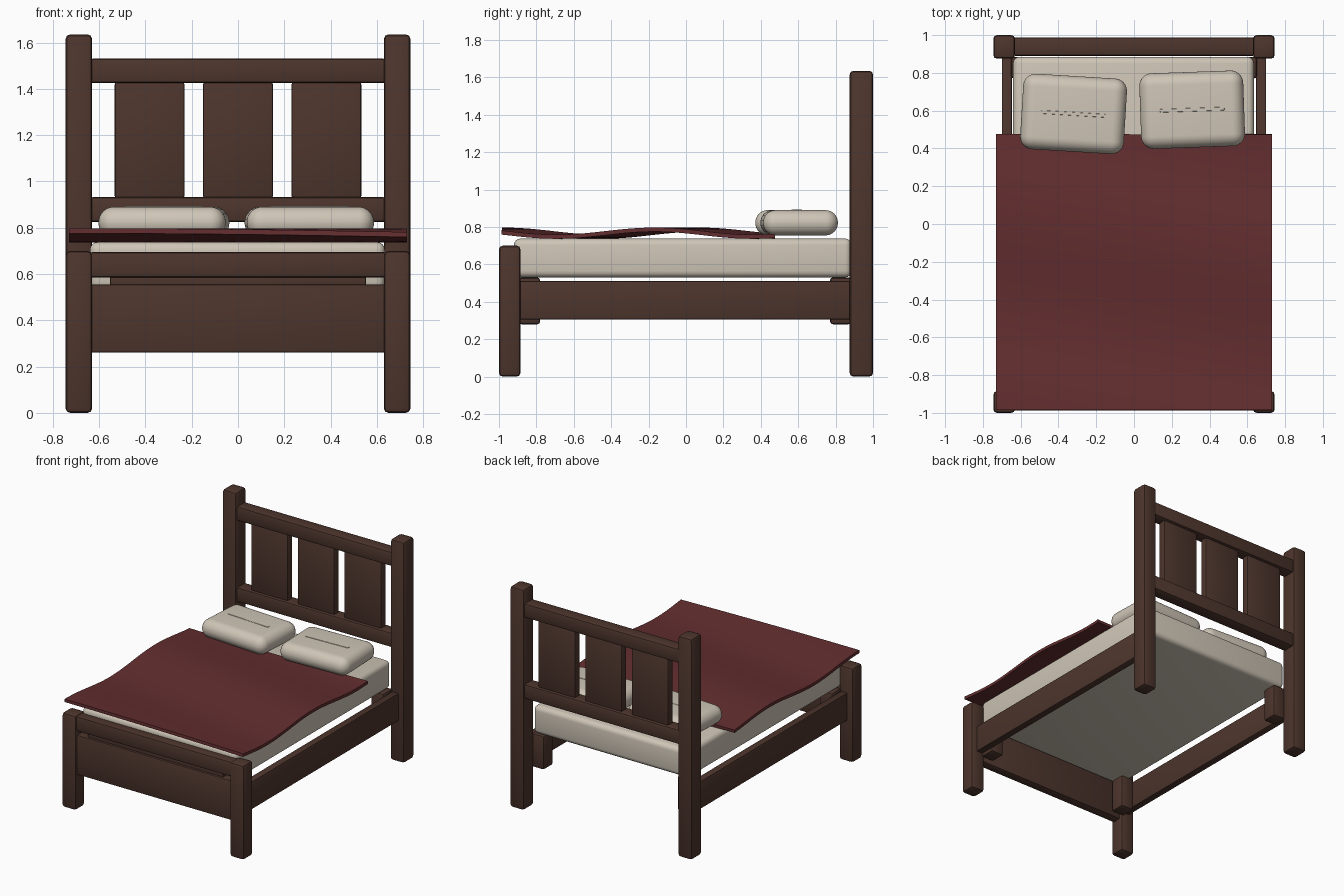
import bpy
import math

cube = bpy.data.objects.get("Cube")
if cube:
    bpy.data.objects.remove(cube, do_unlink=True)


def material(name, rgb):
    mat = bpy.data.materials.new(name)
    mat.use_nodes = True
    mat.diffuse_color = (*rgb, 1)
    mat.node_tree.nodes["Principled BSDF"].inputs["Base Color"].default_value = (*rgb, 1)
    return mat


wood = material("dark wood", (0.075, 0.036, 0.026))
linen = material("cream linen", (0.62, 0.56, 0.47))
red = material("dark red cloth", (0.125, 0.027, 0.029))


def box(name, x, y, z, mat, bevel=0.012, segments=2, turn=0):
    """Rounded box from (low, high) pairs on each axis."""
    spans = (x, y, z)
    centre = [(a + b) / 2 for a, b in spans]
    bpy.ops.mesh.primitive_cube_add(size=1, location=centre)
    obj = bpy.context.object
    obj.name = name
    obj.scale = [b - a for a, b in spans]
    bpy.ops.object.transform_apply(location=False, rotation=False, scale=True)
    obj.rotation_euler.z = math.radians(turn)
    mod = obj.modifiers.new("rounding", "BEVEL")
    mod.width = bevel
    mod.segments = segments
    bpy.ops.object.modifier_apply(modifier=mod.name)
    obj.data.materials.append(mat)
    bpy.ops.object.shade_smooth_by_angle(angle=math.radians(40))
    return obj


# Posts, side rails and inner corner blocks, on both sides
for side, s in (("left", 1), ("right", -1)):
    def across(a, b):
        return tuple(sorted((s * a, s * b)))

    box(side + "_head_post", across(0.63, 0.745), (0.875, 1.0), (0, 1.635), wood, 0.02)
    box(side + "_foot_post", across(0.63, 0.745), (-1.0, -0.885), (0, 0.7), wood, 0.02)
    box(side + "_side_rail", across(0.645, 0.7), (-0.9, 0.89), (0.305, 0.51), wood, 0.008)
    for end, y in (("head", (0.77, 0.885)), ("foot", (-0.895, -0.78))):
        box(f"{side}_{end}_corner_block", across(0.545, 0.65), y, (0.28, 0.53), wood, 0.015)

# Headboard
rail_x = (-0.64, 0.64)
box("headboard_top_rail", rail_x, (0.89, 0.988), (1.425, 1.53), wood)
box("headboard_lower_rail", rail_x, (0.89, 0.988), (0.825, 0.932), wood)
for name, cx in (("right", -0.382), ("centre", 0), ("left", 0.382)):
    box(name + "_headboard_panel", (cx - 0.151, cx + 0.151), (0.91, 0.968),
        (0.928, 1.428), wood, 0.01)

# Footboard
box("footboard_top_rail", rail_x, (-0.988, -0.9), (0.585, 0.695), wood)
box("footboard_panel", rail_x, (-0.98, -0.91), (0.26, 0.555), wood, 0.01)
box("footboard_inner_strip", (-0.553, 0.553), (-0.965, -0.925), (0.545, 0.595), wood, 0.004)

# Mattress
box("mattress", (-0.64, 0.635), (-0.92, 0.885), (0.53, 0.738), linen, 0.035, 4)

# Pillows, each with a thin seam on top
for name, cx, cy, turn in (("right", -0.32, 0.583, -3.5), ("left", 0.308, 0.605, 2)):
    box(name + "_pillow", (cx - 0.275, cx + 0.275), (cy - 0.2, cy + 0.2),
        (0.755, 0.89), linen, 0.066, 8, turn)
    box(name + "_pillow_seam", (cx - 0.17, cx + 0.17), (cy - 0.009, cy + 0.009),
        (0.886, 0.893), linen, 0.001, 1, turn)

# Blanket: a gently rippled sheet with thickness
bpy.ops.mesh.primitive_grid_add(x_subdivisions=32, y_subdivisions=48, size=1,
                                location=(0, -0.255, 0.767))
blanket = bpy.context.object
blanket.name = "blanket"
blanket.scale = (1.46, 1.46, 1)
bpy.ops.object.transform_apply(location=True, rotation=False, scale=True)
for v in blanket.data.vertices:
    v.co.z += 0.019 * math.cos(6 * (v.co.y + 0.17) - (0.73 - v.co.x))
thick = blanket.modifiers.new("thickness", "SOLIDIFY")
thick.thickness = 0.022
thick.offset = 0
bpy.ops.object.modifier_apply(modifier=thick.name)
blanket.data.materials.append(red)
bpy.ops.object.shade_smooth_by_angle(angle=math.radians(40))
